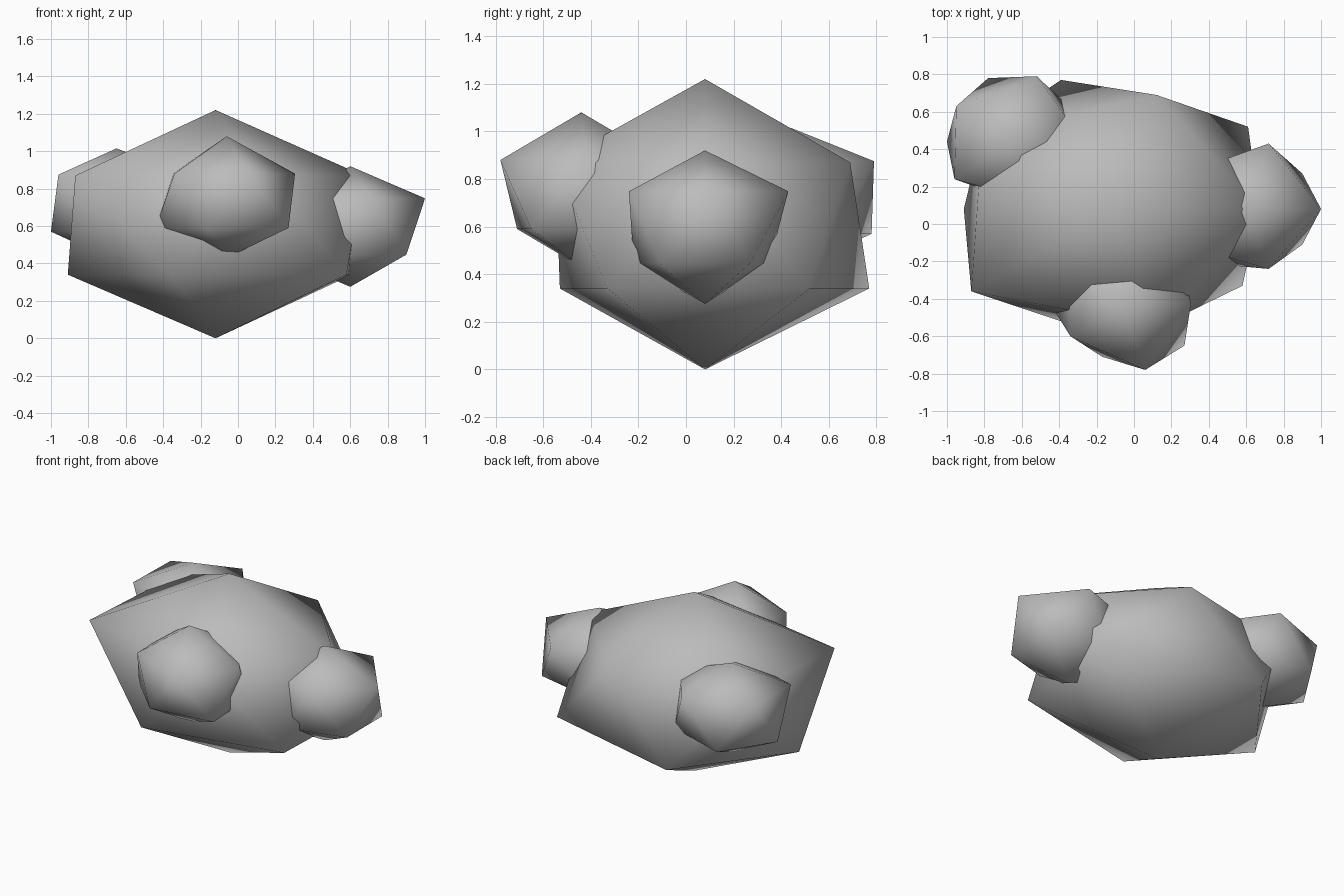
import bpy
import bmesh

if "Cube" in bpy.data.objects:
    bpy.data.objects.remove(bpy.data.objects["Cube"])

stone = bpy.data.materials.new("stone_grey")
stone.diffuse_color = (0.5, 0.5, 0.5, 1.0)
stone.use_nodes = True
stone.node_tree.nodes["Principled BSDF"].inputs["Base Color"].default_value = stone.diffuse_color


def lump(name, centre, z_levels, upper, lower):
    """Irregular twenty-sided boulder: two poles and two staggered rings of five."""
    cx, cy = centre
    z_bottom, z_low, z_high, z_top = z_levels
    bm = bmesh.new()
    top = bm.verts.new((cx, cy, z_top))
    bottom = bm.verts.new((cx, cy, z_bottom))
    up = [bm.verts.new((cx + x, cy + y, z_high)) for x, y in upper]
    lo = [bm.verts.new((cx + x, cy + y, z_low)) for x, y in lower]
    for k in range(5):
        n = (k + 1) % 5
        bm.faces.new((up[k], up[n], top))
        bm.faces.new((up[k], lo[k], up[n]))
        bm.faces.new((lo[k], lo[n], up[n]))
        bm.faces.new((lo[n], lo[k], bottom))
    for face in bm.faces:
        face.smooth = True
    mesh = bpy.data.meshes.new(name)
    bm.to_mesh(mesh)
    bm.free()
    mesh.materials.append(stone)
    obj = bpy.data.objects.new(name, mesh)
    bpy.context.collection.objects.link(obj)
    return obj


# Large central boulder
lump("main_boulder", (-0.12, 0.08), (0.0, 0.34, 0.87, 1.22),
     [(0.79, 0), (0.24, 0.61), (-0.69, 0.41), (-0.75, -0.44), (0.25, -0.63)],
     [(0.73, 0.44), (-0.27, 0.69), (-0.79, 0), (-0.24, -0.61), (0.70, -0.41)])

# Three smaller lumps embedded in its sides
lump("right_lump", (0.60, 0.08), (0.275, 0.447, 0.748, 0.92),
     [(0.40, 0), (0.12, 0.35), (-0.30, 0.20), (-0.30, -0.20), (0.12, -0.32)],
     [(0.30, 0.19), (-0.10, 0.27), (-0.40, 0), (-0.10, -0.30), (0.30, -0.19)])

lump("front_lump", (-0.06, -0.44), (0.43, 0.59, 0.88, 1.08),
     [(0.365, 0.02), (0.12, 0.34), (-0.29, 0.20), (-0.28, -0.16), (0.12, -0.34)],
     [(0.31, 0.21), (-0.12, 0.34), (-0.38, 0), (-0.11, -0.27), (0.33, -0.21)])

lump("back_left_lump", (-0.65, 0.44), (0.41, 0.57, 0.875, 1.015),
     [(0.38, 0), (0.13, 0.35), (-0.30, 0.19), (-0.31, -0.20), (0.11, -0.32)],
     [(0.29, 0.20), (-0.13, 0.34), (-0.35, 0), (-0.17, -0.25), (0.29, -0.20)])
